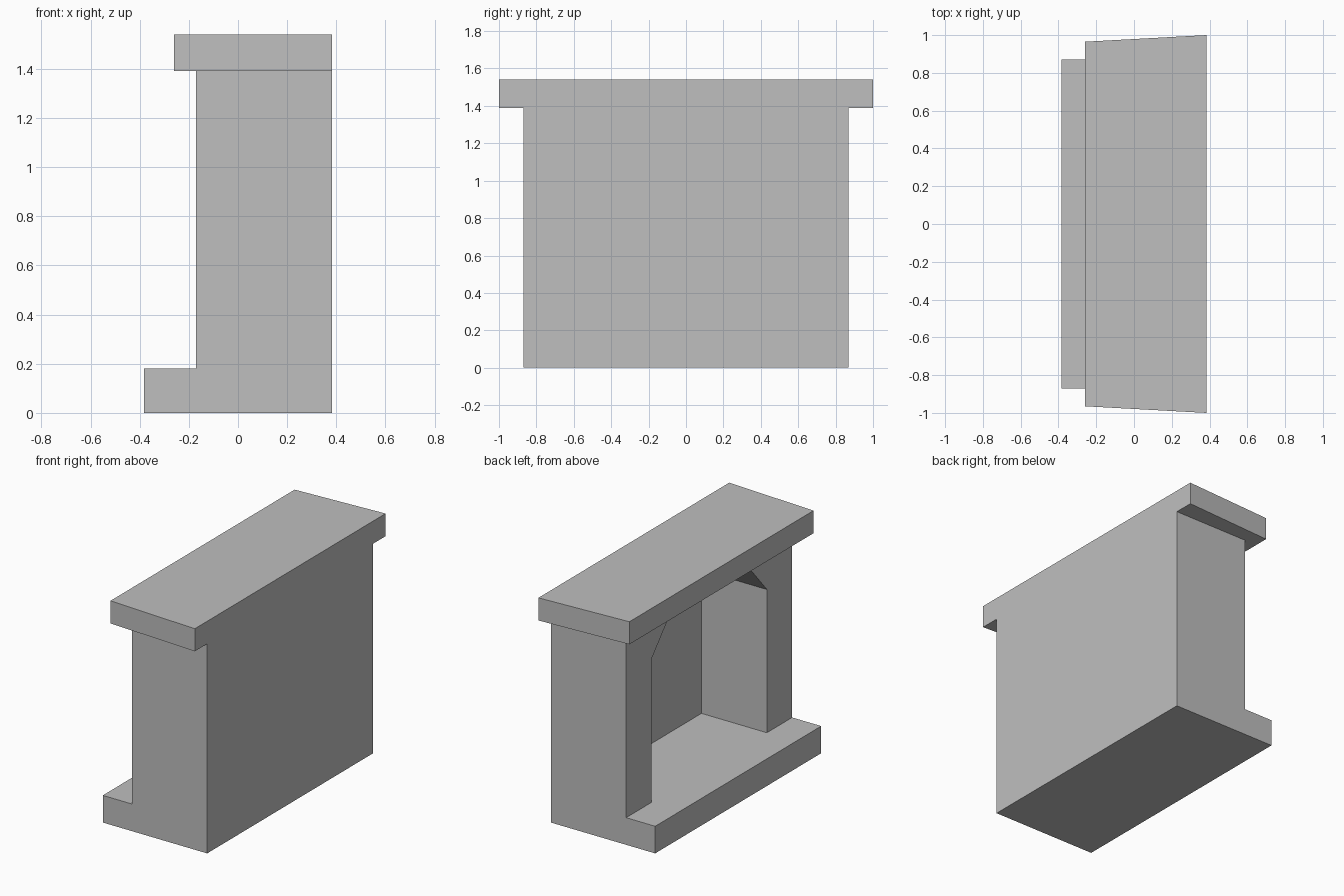
import bpy
import bmesh
import math
from mathutils import Vector

cube = bpy.data.objects.get("Cube")
if cube:
    bpy.data.objects.remove(cube, do_unlink=True)

# Single stone colour
stone = bpy.data.materials.new("light grey stone")
stone.use_nodes = True
GREY = (0.52, 0.52, 0.52, 1)
stone.diffuse_color = GREY
stone.node_tree.nodes["Principled BSDF"].inputs["Base Color"].default_value = GREY


def prism(name, outline, direction):
    """Extrude a flat outline of 3D points along a direction."""
    bm = bmesh.new()
    face = bm.faces.new([bm.verts.new(p) for p in outline])
    grown = bmesh.ops.extrude_face_region(bm, geom=[face], use_keep_orig=True)
    moved = [g for g in grown["geom"] if isinstance(g, bmesh.types.BMVert)]
    bmesh.ops.translate(bm, verts=moved, vec=Vector(direction))
    bmesh.ops.recalc_face_normals(bm, faces=bm.faces[:])
    mesh = bpy.data.meshes.new(name)
    bm.to_mesh(mesh)
    bm.free()
    mesh.materials.append(stone)
    obj = bpy.data.objects.new(name, mesh)
    bpy.context.scene.collection.objects.link(obj)
    return obj


BACK, FACE, HEARTH_EDGE = 0.383, -0.17, -0.383
HALF, HEARTH_TOP, BODY_TOP, TOP = 0.87, 0.18, 1.39, 1.54

# Chimney breast and raised hearth, as one L-shaped side profile
side = [(HEARTH_EDGE, 0), (BACK, 0), (BACK, BODY_TOP),
        (FACE, BODY_TOP), (FACE, HEARTH_TOP), (HEARTH_EDGE, HEARTH_TOP)]
body = prism("fireplace_body", [(x, -HALF, z) for x, z in side], (0, 2 * HALF, 0))

# Firebox opening with sloped upper corners
half_opening = [(0.605, HEARTH_TOP), (0.605, 1.13), (0.43, 1.33)]
opening = half_opening + [(-y, z) for y, z in reversed(half_opening)]
cutter = prism("firebox_cutter", [(-0.6, y, z) for y, z in opening], (0.91, 0, 0))
cutter.hide_render = True

cut = body.modifiers.new("firebox", 'BOOLEAN')
cut.operation = 'DIFFERENCE'
cut.solver = 'EXACT'
cut.object = cutter

# Bake the cut, then merge the flat faces it split
bpy.context.view_layer.update()
baked = bpy.data.meshes.new_from_object(
    body.evaluated_get(bpy.context.evaluated_depsgraph_get()))
body.modifiers.clear()
body.data = baked
bpy.data.objects.remove(cutter, do_unlink=True)
bm = bmesh.new()
bm.from_mesh(baked)
bmesh.ops.remove_doubles(bm, verts=bm.verts[:], dist=0.0001)
bmesh.ops.dissolve_limit(bm, angle_limit=math.radians(1),
                         verts=bm.verts[:], edges=bm.edges[:])
bm.to_mesh(baked)
bm.free()

# Mantel shelf, slightly narrower toward the room
shelf = [(-0.26, -0.965), (BACK, -1), (BACK, 1), (-0.26, 0.965)]
prism("mantel_shelf", [(x, y, BODY_TOP) for x, y in shelf], (0, 0, TOP - BODY_TOP))
